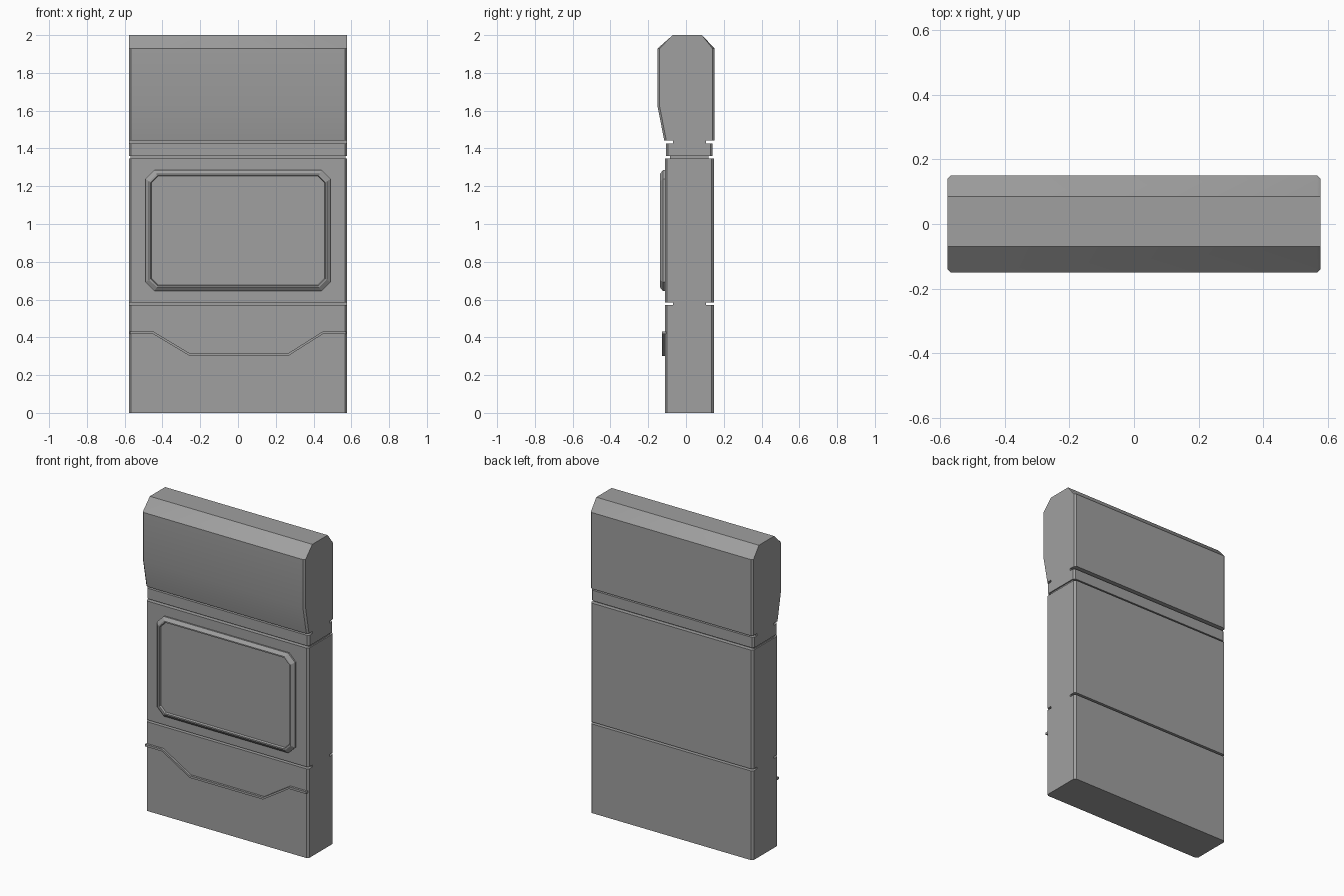
import bpy, bmesh

if "Cube" in bpy.data.objects:
    bpy.data.objects.remove(bpy.data.objects["Cube"])

grey = bpy.data.materials.new("mid grey")
grey.use_nodes = True
COLOUR = (0.35, 0.35, 0.35, 1)
grey.diffuse_color = COLOUR
grey.node_tree.nodes["Principled BSDF"].inputs["Base Color"].default_value = COLOUR

HALF = 0.577          # half width
CHAMFER = 0.011       # chamfer on the upright corners
FRONT, BACK = -0.112, 0.147
SLOT_F, SLOT_B = -0.07, 0.105


def loft(name, rings, cap_first=True):
    """Skin a list of matching rings of points and cap the ends."""
    bm = bmesh.new()
    loops = [[bm.verts.new(p) for p in ring] for ring in rings]
    n = len(loops[0])
    for a, b in zip(loops, loops[1:]):
        for i in range(n):
            j = (i + 1) % n
            bm.faces.new((a[i], a[j], b[j], b[i]))
    if cap_first:
        bm.faces.new(loops[0][::-1])
    bm.faces.new(loops[-1])
    bmesh.ops.recalc_face_normals(bm, faces=bm.faces)
    mesh = bpy.data.meshes.new(name)
    bm.to_mesh(mesh)
    bm.free()
    mesh.materials.append(grey)
    ob = bpy.data.objects.new(name, mesh)
    bpy.context.collection.objects.link(ob)
    return ob


def slab(name, profile, half=HALF):
    """Extrude a side profile of (y, z, chamfered) across the width."""
    def ring(x, inset):
        return [(x, y + (inset if y < 0 else -inset) * c, z) for y, z, c in profile]
    inner = half - CHAMFER
    return loft(name, [ring(-half, CHAMFER), ring(-inner, 0),
                       ring(inner, 0), ring(half, CHAMFER)])


def slotted(z0, z1, s0, s1):
    """Rectangular profile with a slot on the front and the back."""
    front = [(FRONT, z0, 1), (FRONT, s0, 1), (SLOT_F, s0, 0),
             (SLOT_F, s1, 0), (FRONT, s1, 1), (FRONT, z1, 1)]
    back = [(BACK if y == FRONT else SLOT_B, z, c) for y, z, c in front]
    return front + back[::-1]


# Lower body with its slot
slab("lower_body", slotted(0, 1.347, 0.572, 0.585))

# Recessed joint between body and neck band
slab("joint_core", [(-0.085, 1.34, 0), (-0.085, 1.365, 0),
                    (0.12, 1.365, 0), (0.12, 1.34, 0)], HALF - 0.008)

# Neck band and head in one profile
head = slab("neck_and_head", [
    (-0.107, 1.36, 1), (-0.107, 1.427, 1), (SLOT_F, 1.427, 0), (SLOT_F, 1.441, 0),
    (-0.115, 1.441, 1), (-0.15, 1.62, 1), (-0.15, 1.93, 1), (-0.07, 2, 0),
    (0.085, 2, 0), (0.15, 1.93, 1), (0.15, 1.441, 1), (SLOT_B, 1.441, 0),
    (SLOT_B, 1.427, 0), (0.14, 1.427, 1), (0.14, 1.36, 1)])


def octagon(hx, hz, cut, y, cz=0.965):
    """Rectangle with cut corners, facing the front."""
    corners = [(hx, hz - cut), (hx - cut, hz), (cut - hx, hz), (-hx, hz - cut),
               (-hx, cut - hz), (cut - hx, -hz), (hx - cut, -hz), (hx, cut - hz)]
    return [(x, y, cz + z) for x, z in corners]


# Raised panel with bevelled rim and shallow recessed face
loft("front_panel", [octagon(0.49, 0.32, 0.047, FRONT + 0.005),
                     octagon(0.49, 0.32, 0.047, -0.122),
                     octagon(0.47, 0.30, 0.04, -0.138),
                     octagon(0.462, 0.292, 0.037, -0.138),
                     octagon(0.458, 0.288, 0.035, -0.125)])

# Thin trim ridge that dips in the middle
path = [(-0.572, 0.425), (-0.45, 0.425), (-0.255, 0.308),
        (0.265, 0.308), (0.45, 0.425), (0.572, 0.425)]
T = 0.007
loft("trim_ridge", [[(x, y, z + dz) for y, dz in
                     ((-0.1, -T), (-0.126, -T), (-0.126, T), (-0.1, T))]
                    for x, z in path])

# Soft shading over the gentle bend of the head
bpy.ops.object.select_all(action='DESELECT')
head.select_set(True)
bpy.context.view_layer.objects.active = head
bpy.ops.object.shade_smooth_by_angle(angle=0.5)
